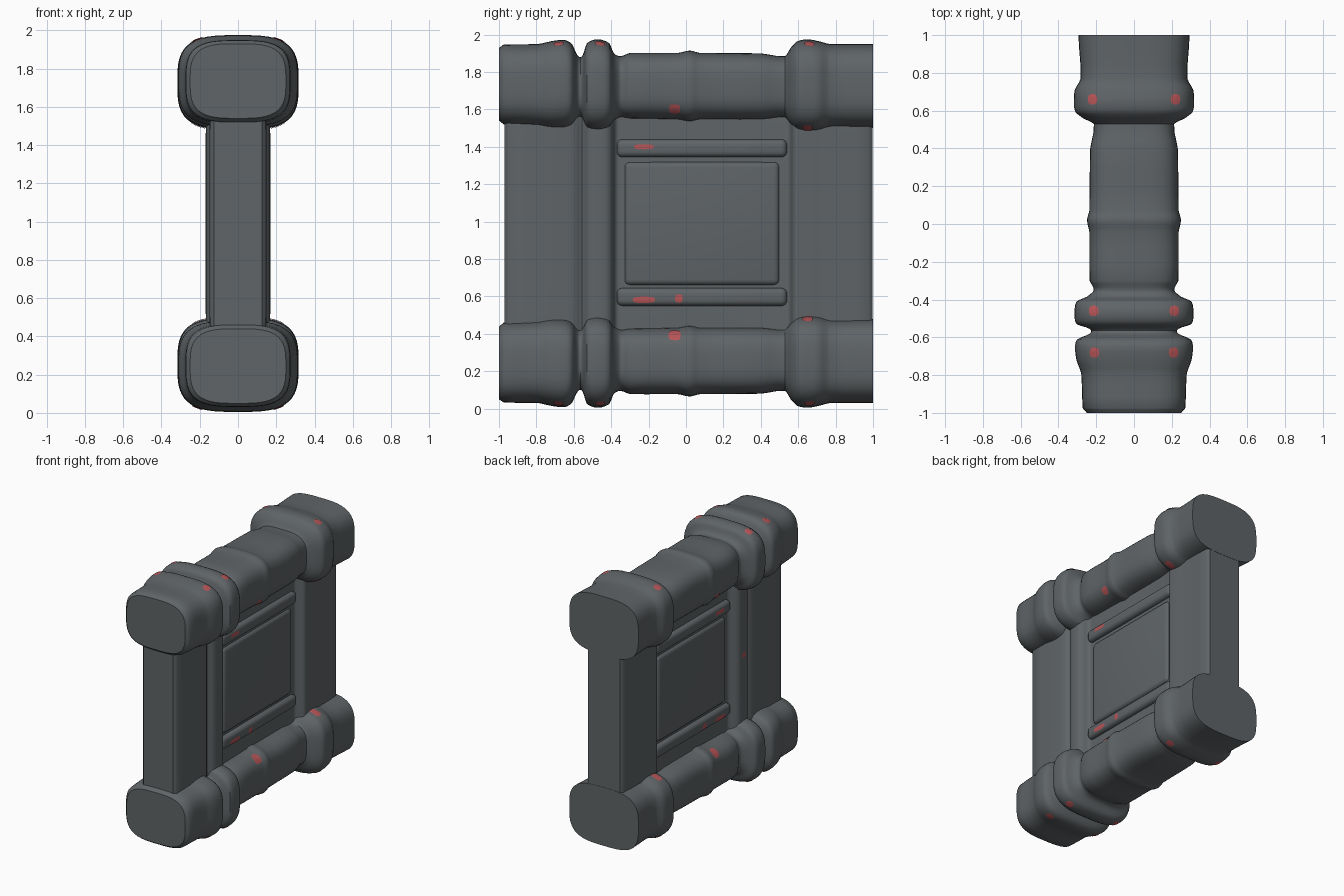
import bpy, bmesh, math
from mathutils import Vector
from mathutils.bvhtree import BVHTree

if "Cube" in bpy.data.objects:
    bpy.data.objects.remove(bpy.data.objects["Cube"])

MID = 0.99  # height of the mirror plane between top and bottom beam


def material(name, rgb):
    m = bpy.data.materials.new(name)
    m.diffuse_color = (*rgb, 1)
    m.use_nodes = True
    m.node_tree.nodes["Principled BSDF"].inputs["Base Color"].default_value = m.diffuse_color
    return m


GREY = material("slate grey", (0.115, 0.128, 0.135))
RED = material("faded red", (0.47, 0.09, 0.095))


def finish(bm, name, mat, angle=45):
    bmesh.ops.recalc_face_normals(bm, faces=bm.faces)
    me = bpy.data.meshes.new(name)
    bm.to_mesh(me)
    bm.free()
    ob = bpy.data.objects.new(name, me)
    bpy.context.collection.objects.link(ob)
    me.materials.append(mat)
    bpy.ops.object.select_all(action='DESELECT')
    ob.select_set(True)
    bpy.context.view_layer.objects.active = ob
    bpy.ops.object.shade_smooth_by_angle(angle=math.radians(angle))
    return ob


def smooth_rows(rows, steps=3):
    # Catmull-Rom through the cross-section stations
    pts = [Vector(r) for r in rows]
    out = []
    for i in range(len(pts) - 1):
        a, b = pts[max(i - 1, 0)], pts[i]
        c, d = pts[i + 1], pts[min(i + 2, len(pts) - 1)]
        for s in range(steps):
            t = s / steps
            p = (b * 2 + (c - a) * t + (a * 2 - b * 5 + c * 4 - d) * t * t
                 + (b * 3 - a - c * 3 + d) * t ** 3) * 0.5
            p[0] = b[0] + (c[0] - b[0]) * t
            out.append(p)
    return out + [pts[-1]]


def loft(name, rows, n, flip=False, seg=48):
    # rows: y, half width, top, bottom; rounded-box section with exponent n
    bm = bmesh.new()
    rings = []
    for y, w, top, bot in smooth_rows(rows):
        ring = []
        for k in range(seg):
            a = 2 * math.pi * (k + 0.5) / seg
            c, s = math.cos(a), math.sin(a)
            x = w * math.copysign(abs(c) ** (2 / n), c)
            z = (top + bot) / 2 + (top - bot) / 2 * math.copysign(abs(s) ** (2 / n), s)
            ring.append(bm.verts.new((x, y, 2 * MID - z if flip else z)))
        rings.append(ring)
    for r, q in zip(rings, rings[1:]):
        for k in range(seg):
            j = (k + 1) % seg
            bm.faces.new((r[k], r[j], q[j], q[k]))
    bm.faces.new(rings[0])
    bm.faces.new(rings[-1])
    return finish(bm, name, GREY)


def cushion(name, hx, y0, y1, z0, z1, bevel):
    bm = bmesh.new()
    bmesh.ops.create_cube(bm, size=1)
    for v in bm.verts:
        v.co = (v.co.x * 2 * hx, (y0 + y1) / 2 + v.co.y * (y1 - y0),
                (z0 + z1) / 2 + v.co.z * (z1 - z0))
    bmesh.ops.bevel(bm, geom=bm.edges[:], offset=bevel, segments=4,
                    profile=0.5, affect='EDGES')
    return finish(bm, name, GREY, 60)


# Top and bottom beams with swollen collars
BEAM = [
    (-1.0, 0.25, 1.93, 1.54), (-0.975, 0.272, 1.947, 1.52), (-0.79, 0.28, 1.95, 1.51),
    (-0.72, 0.305, 1.965, 1.50), (-0.65, 0.312, 1.972, 1.50), (-0.61, 0.30, 1.95, 1.515),
    (-0.58, 0.235, 1.89, 1.55), (-0.555, 0.235, 1.885, 1.55), (-0.53, 0.305, 1.955, 1.50),
    (-0.47, 0.315, 1.975, 1.485), (-0.41, 0.305, 1.955, 1.50), (-0.385, 0.25, 1.90, 1.54),
    (-0.35, 0.213, 1.885, 1.555), (-0.30, 0.235, 1.902, 1.55), (-0.04, 0.237, 1.903, 1.545),
    (0.02, 0.249, 1.915, 1.535), (0.07, 0.237, 1.903, 1.545), (0.40, 0.232, 1.90, 1.545),
    (0.53, 0.213, 1.885, 1.555), (0.56, 0.27, 1.93, 1.52), (0.595, 0.312, 1.965, 1.49),
    (0.65, 0.317, 1.975, 1.48), (0.71, 0.314, 1.965, 1.485), (0.77, 0.283, 1.95, 1.50),
    (1.0, 0.295, 1.95, 1.50)]
parts = [loft("top_beam", BEAM, 3.3), loft("bottom_beam", BEAM, 3.3, True)]

# Wall between the beams: end posts, rib and recessed middle
WALL = [(-0.97, 0.125), (-0.95, 0.145), (-0.63, 0.15), (-0.585, 0.14), (-0.555, 0.125),
        (-0.525, 0.155), (-0.49, 0.167), (-0.43, 0.167), (-0.40, 0.15), (-0.375, 0.10),
        (-0.34, 0.095), (0.53, 0.095), (0.555, 0.105), (0.575, 0.155), (0.61, 0.165),
        (0.75, 0.155), (0.98, 0.15), (0.998, 0.135)]
parts.append(loft("wall", [(y, w, 1.64, 2 * MID - 1.64) for y, w in WALL], 16))

# Raised centre panel and the two bars framing it
parts.append(cushion("centre_panel", 0.113, -0.33, 0.50, 0.66, 1.32, 0.03))
parts.append(cushion("upper_bar", 0.13, -0.37, 0.54, 1.345, 1.44, 0.03))
parts.append(cushion("lower_bar", 0.13, -0.37, 0.54, 0.55, 0.645, 0.03))

# Red marks: thin patches laid onto the surface
src = bmesh.new()
for p in parts:
    src.from_mesh(p.data)
tree = BVHTree.FromBMesh(src)
marks = bmesh.new()


def mark(origin, direction, u, v, n=2.5):
    d = Vector(direction)

    def drop(a, b):
        hit, nor, _, _ = tree.ray_cast(Vector(origin) + Vector(u) * a + Vector(v) * b, d)
        if nor.dot(d) > 0:
            nor = -nor
        return marks.verts.new(hit + nor * 0.004)

    centre, prev = drop(0, 0), None
    for r in (0.35, 0.7, 1.0):
        ring = []
        for k in range(20):
            c, s = math.cos(k * math.pi / 10), math.sin(k * math.pi / 10)
            ring.append(drop(r * math.copysign(abs(c) ** (2 / n), c),
                             r * math.copysign(abs(s) ** (2 / n), s)))
        for k in range(20):
            j = (k + 1) % 20
            if prev:
                marks.faces.new((prev[k], prev[j], ring[j], ring[k]))
            else:
                marks.faces.new((centre, ring[k], ring[j]))
        prev = ring


for side in (-1, 1):
    # collar dots seen from above and below
    for x, y in ((0.218, 0.66), (0.212, -0.46), (0.208, -0.68)):
        for z, dz in ((3, -1), (-1, 1)):
            mark((side * x, y, z), (0, 0, dz), (0.025, 0, 0), (0, 0.027, 0))
    # side dots: inner collar, beam middle, bars
    for y, z, ry, rz in ((0.65, 1.505, 0.026, 0.014), (0.65, 0.478, 0.026, 0.014),
                         (-0.06, 1.605, 0.03, 0.024), (-0.06, 0.39, 0.033, 0.026),
                         (-0.225, 1.40, 0.053, 0.013), (-0.225, 0.583, 0.06, 0.016),
                         (-0.038, 0.59, 0.02, 0.022)):
        mark((side, y, z), (-side, 0, 0), (0, ry, 0), (0, 0, rz), 3)
# single dot on the left rib
mark((-1, -0.46, 0.99), (1, 0, 0), (0, 0.02, 0), (0, 0, 0.02))
src.free()

red = finish(marks, "red_marks", RED)
# make sure open patches face outwards
bm = bmesh.new()
bm.from_mesh(red.data)
for f in bm.faces:
    c = f.calc_center_median()
    hit, nor, _, _ = tree.find_nearest(c)
    if f.normal.dot(c - hit) < 0:
        f.normal_flip()
bm.to_mesh(red.data)
bm.free()
